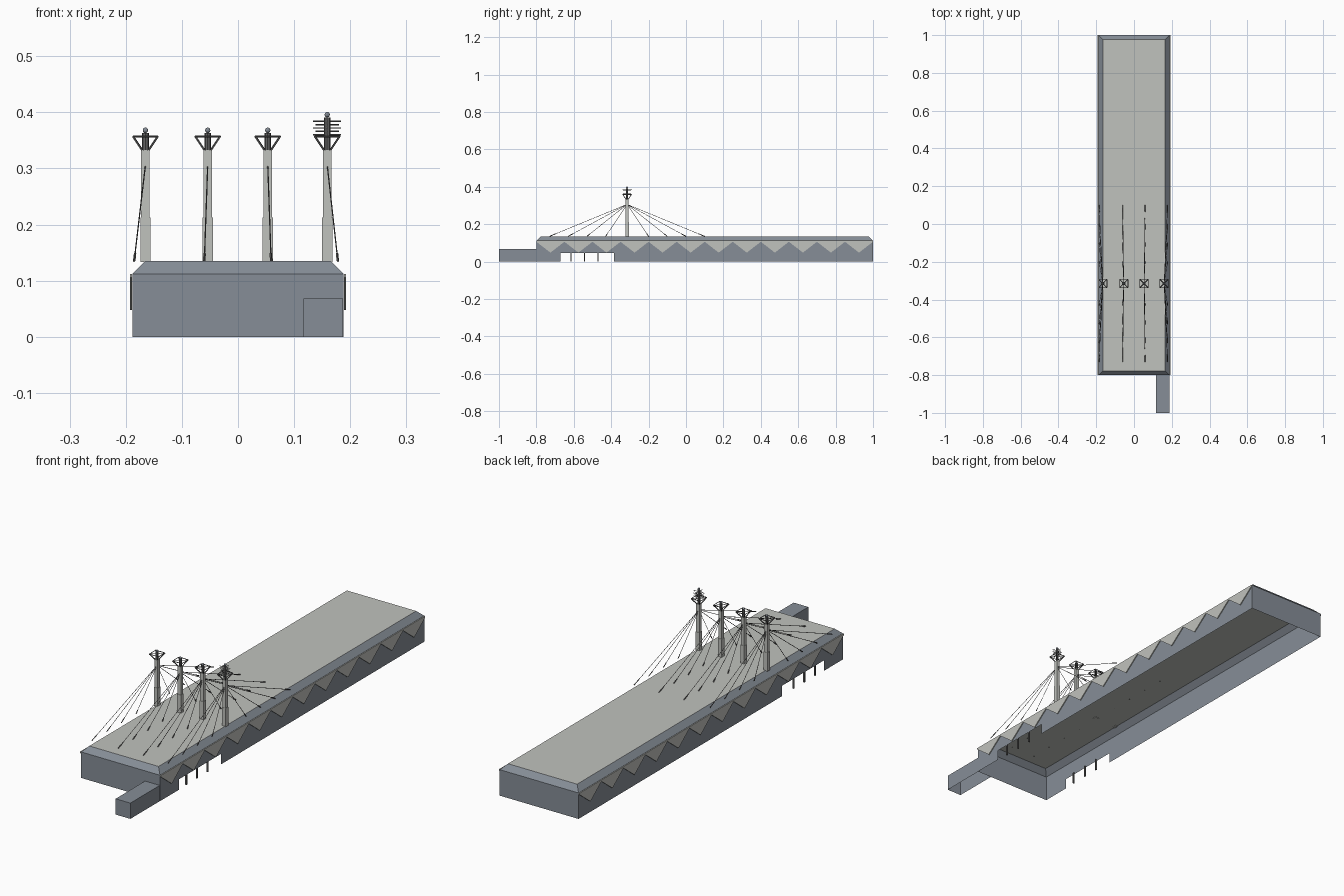
import bpy, bmesh
from mathutils import Vector

if "Cube" in bpy.data.objects:
    bpy.data.objects.remove(bpy.data.objects["Cube"], do_unlink=True)


def material(name, rgb):
    m = bpy.data.materials.new(name)
    m.use_nodes = True
    m.diffuse_color = (*rgb, 1)
    m.node_tree.nodes["Principled BSDF"].inputs["Base Color"].default_value = (*rgb, 1)
    return m


WALL = material("blue grey cladding", (0.24, 0.27, 0.31))
PALE = material("pale grey roof", (0.53, 0.54, 0.51))
METAL = material("dark grey steel", (0.13, 0.13, 0.13))


def finish(name, bm, *mats):
    bmesh.ops.recalc_face_normals(bm, faces=bm.faces)
    mesh = bpy.data.meshes.new(name)
    bm.to_mesh(mesh)
    bm.free()
    for m in mats:
        mesh.materials.append(m)
    ob = bpy.data.objects.new(name, mesh)
    bpy.context.collection.objects.link(ob)
    return ob


def face(bm, pts):
    return bm.faces.new([bm.verts.new(p) for p in pts])


def box(bm, lo, hi, open_bottom=False):
    lo, hi = Vector(lo), Vector(hi)
    made = bmesh.ops.create_cube(bm, size=1)["verts"]
    for v in made:
        v.co = (lo + hi) / 2 + v.co * (hi - lo)
    if open_bottom:
        low = [f for f in bm.faces if all(v in made and v.co.z == lo.z for v in f.verts)]
        bmesh.ops.delete(bm, geom=low, context="FACES_ONLY")


def rod(bm, a, b, r, sides=4, r2=None):
    a, b = Vector(a), Vector(b)
    d = b - a
    made = bmesh.ops.create_cone(bm, cap_ends=True, segments=sides, radius1=r,
                                 radius2=r if r2 is None else r2, depth=d.length)["verts"]
    rot = d.to_track_quat("Z", "Y")
    for v in made:
        v.co = rot @ v.co + (a + b) / 2


def ball(bm, centre, r):
    made = bmesh.ops.create_uvsphere(bm, u_segments=10, v_segments=6, radius=r)["verts"]
    for v in made:
        v.co += Vector(centre)


HX, Y0, Y1 = 0.188, -0.8, 1.0      # hall footprint
EAVE, TOP, INSET = 0.112, 0.135, 0.023
OPEN0, OPEN1, OPEN_Z = -0.67, -0.385, 0.045

# Hall shell, open underneath, with a low opening in both long walls
bm = bmesh.new()
side = [(Y0, 0), (Y0, EAVE), (Y1, EAVE), (Y1, 0), (OPEN1, 0),
        (OPEN1, OPEN_Z), (OPEN0, OPEN_Z), (OPEN0, 0)]
for x in (-HX, HX):
    face(bm, [(x, y, z) for y, z in side])
for y in (Y0, Y1):
    face(bm, [(-HX, y, 0), (HX, y, 0), (HX, y, EAVE), (-HX, y, EAVE)])


# Sloping roof border and flat roof
def ring(d, z):
    return [(-HX + d, Y0 + d, z), (HX - d, Y0 + d, z), (HX - d, Y1 - d, z), (-HX + d, Y1 - d, z)]


low, high = ring(0, EAVE), ring(INSET, TOP)
for i in range(4):
    j = (i + 1) % 4
    face(bm, [low[i], low[j], high[j], high[i]])
face(bm, high).material_index = 1
bmesh.ops.remove_doubles(bm, verts=bm.verts, dist=0.0001)
finish("hall_shell", bm, WALL, PALE)

# Entrance annexe
bm = bmesh.new()
box(bm, (0.117, -1, 0), (0.187, Y0, 0.068), open_bottom=True)
finish("annexe", bm, WALL)

# Zigzag wall panels
STEP = 0.15
zigzag = [(Y0, EAVE), (Y0, 0.106)]
for i in range(12):
    y = Y0 + i * STEP
    zigzag += [(y + STEP / 2, 0.048), (y + STEP, 0.106)]
zigzag.append((Y1, EAVE))
for name, s in (("left", 1), ("right", -1)):
    bm = bmesh.new()
    f = face(bm, [(s * (HX + 0.0005), y, z) for y, z in zigzag])
    new = bmesh.ops.extrude_face_region(bm, geom=[f])["geom"]
    for v in new:
        if isinstance(v, bmesh.types.BMVert):
            v.co.x += s * 0.004
    finish(f"zigzag_panel_{name}", bm, PALE)

# Columns in the openings
bm = bmesh.new()
for x in (-HX + 0.004, HX - 0.004):
    for y in (-0.615, -0.542, -0.47):
        box(bm, (x - 0.003, y - 0.003, 0), (x + 0.003, y + 0.003, OPEN_Z + 0.005))
finish("opening_columns", bm, METAL)

# Masts with crowns and stay cables
MY = -0.315
CROWN, RIM = 0.333, 0.357
masts = [(-0.165, -0.020), (-0.054, -0.006), (0.053, 0.006), (0.159, 0.019)]
for n, (mx, lean) in enumerate(masts, 1):
    bm = bmesh.new()
    box(bm, (mx - 0.009, MY - 0.009, TOP - 0.002), (mx + 0.009, MY + 0.009, 0.213))
    box(bm, (mx - 0.0075, MY - 0.0075, 0.213), (mx + 0.0075, MY + 0.0075, CROWN))
    finish(f"mast_{n}", bm, PALE)

    # Square crown frame carried on slanted struts
    bm = bmesh.new()
    tall = n == len(masts)
    tip = 0.391 if tall else 0.363
    rod(bm, (mx, MY, CROWN), (mx, MY, tip), 0.006, 8)
    corners = [(-1, -1), (1, -1), (1, 1), (-1, 1)]
    for i, (a, b) in enumerate(corners):
        c, d = corners[(i + 1) % 4]
        p = (mx + a * 0.022, MY + b * 0.022, RIM)
        q = (mx + c * 0.022, MY + d * 0.022, RIM)
        rod(bm, p, q, 0.0018)
        rod(bm, (mx + a * 0.006, MY + b * 0.006, CROWN), p, 0.0022)
        rod(bm, (mx, MY, RIM - 0.001), p, 0.0012)
    # Aerial bars on the tallest mast
    if tall:
        for k in range(5):
            z, w = 0.36 + k * 0.006, 0.025 if k % 2 == 0 else 0.021
            rod(bm, (mx - w, MY, z), (mx + w, MY, z), 0.0012)
            rod(bm, (mx, MY - w, z), (mx, MY + w, z), 0.0012)
    finish(f"crown_{n}", bm, METAL)

    bm = bmesh.new()
    ball(bm, (mx, MY, tip + 0.005), 0.005)
    finish(f"finial_{n}", bm, WALL)

    # Cables fan out fore and aft to small roof anchors
    bm = bmesh.new()
    for s in (-1, 1):
        for reach in (0.115, 0.215, 0.315, 0.415):
            start = Vector((mx, MY, 0.306))
            end = Vector((mx + lean, MY + s * reach, TOP))
            rod(bm, start, end, 0.0011)
            rod(bm, end.lerp(start, 0.08), end, 0.0022)
    finish(f"stay_cables_{n}", bm, METAL)
